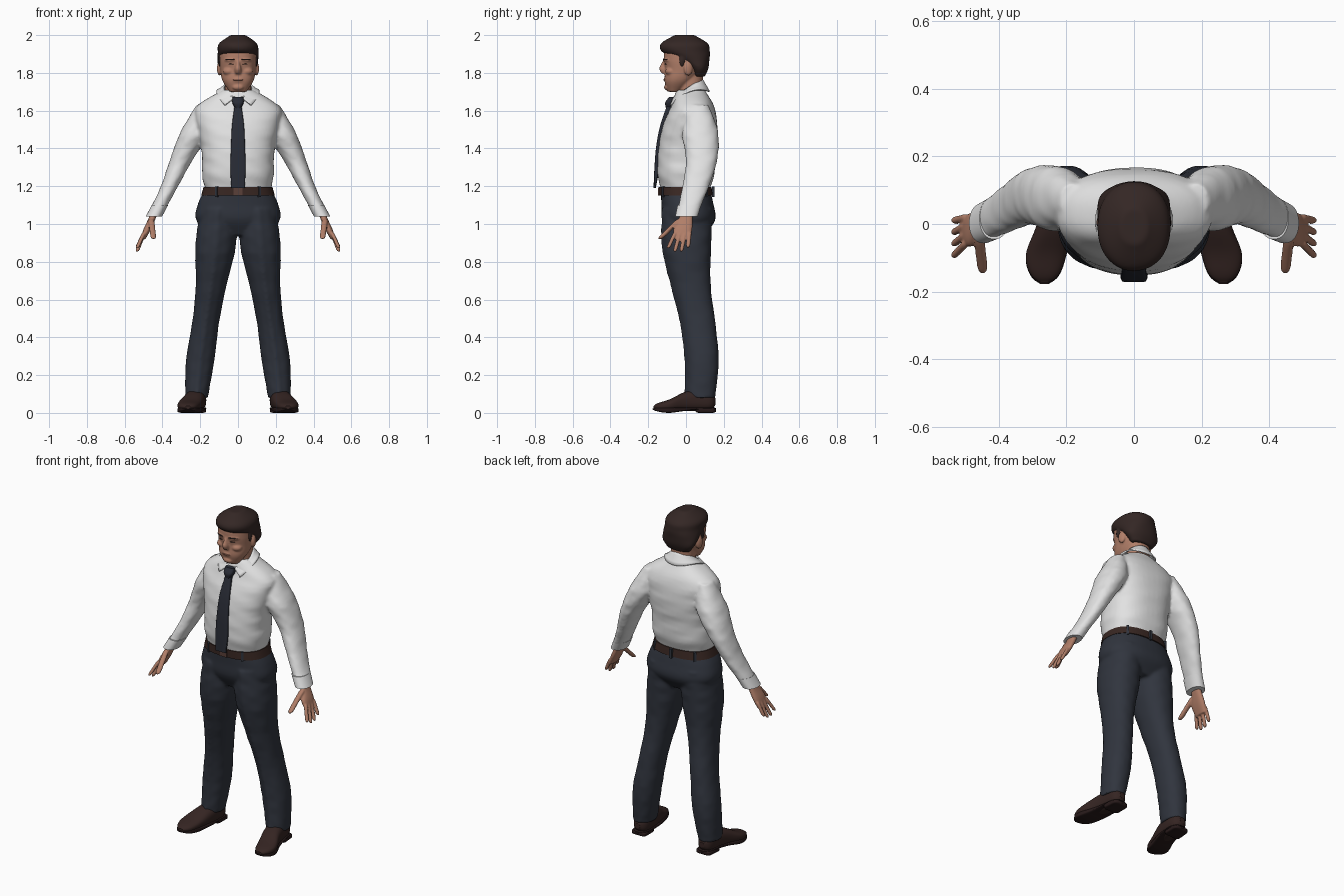
import bpy, bmesh
from math import sin, cos, pi, copysign, radians
from mathutils import Matrix

if "Cube" in bpy.data.objects:
    bpy.data.objects.remove(bpy.data.objects["Cube"], do_unlink=True)


def material(name, *rgb):
    mat = bpy.data.materials.new(name)
    mat.use_nodes = True
    colour = (*rgb, 1)
    mat.diffuse_color = colour
    shader = next(n for n in mat.node_tree.nodes if n.type == "BSDF_PRINCIPLED")
    shader.inputs["Base Color"].default_value = colour
    shader.inputs["Roughness"].default_value = .7
    return mat


shirt_white = material("shirt white", .76, .76, .76)
trouser_navy = material("trouser navy", .03, .035, .048)
tie_navy = material("tie navy", .022, .025, .036)
skin_tan = material("skin tan", .44, .21, .14)
lip_tan = material("lip tan", .34, .14, .1)
hair_brown = material("hair brown", .034, .02, .018)
shoe_brown = material("shoe brown", .035, .018, .016)
sole_black = material("sole black", .02, .01, .01)
belt_brown = material("belt brown", .04, .02, .016)
buckle_bronze = material("buckle bronze", .1, .05, .04)


def profile(values, t):
    """Smooth curve through evenly spaced values, or one constant value."""
    if isinstance(values, (int, float)):
        return values
    last = len(values) - 1
    i = min(int(t * last), last - 1)
    f = t * last - i
    b, c = values[i], values[i + 1]
    a = values[i - 1] if i > 0 else 2 * b - c
    d = values[i + 2] if i + 2 <= last else 2 * c - b
    return b + f * ((c - a) / 2 + f * (a - 2.5 * b + 2 * c - d / 2
                                       + f * (1.5 * (b - c) + (d - a) / 2)))


def loft(bm, start, end, outer, near, far, inner=None, axis="Z", power=2.2, steps=28,
         segments=48, fold=0, crease=0, dome=0, both=False):
    """Closed skin whose superellipse sections are bounded by four profiles.
    Near and far are front and back along Z, or bottom and top along Y."""
    for side in ((1, -1) if both else (1,)):
        loops = []
        for step in range(steps + 1):
            t = (1 - cos(pi * step / steps)) / 2
            along = start + (end - start) * t
            right = profile(outer, t)
            left = -right if inner is None else profile(inner, t)
            low, high = profile(near, t), profile(far, t)
            cap = max(.1, 1 - abs(2 * t - 1) ** dome) ** .5 if dome else 1
            loop = []
            for i in range(segments):
                angle = 2 * pi * i / segments
                c, s = cos(angle), sin(angle)
                size = cap / 2 * (1 + fold * sin(70 * along + 3 * c) * sin(3 * angle + 9 * along))
                x = (left + right) / 2 + (right - left) * size * copysign(abs(c) ** (2 / power), c)
                v = (low + high) / 2 + (high - low) * size * copysign(abs(s) ** (2 / power), s)
                v -= crease * max(0, -s) ** 60
                loop.append(bm.verts.new((x * side, v, along) if axis == "Z" else (x * side, along, v)))
            loops.append(loop)
        for lower, upper in zip(loops, loops[1:]):
            for i in range(segments):
                bm.faces.new((lower[i], lower[i - 1], upper[i - 1], upper[i]))
        bm.faces.new(loops[0])
        bm.faces.new(loops[-1])


def finger(bm, tip, base, radius):
    """Round-ended digit on both hands."""
    ends = list(zip(tip, base))
    bounds = [[value + sign * radius for value in pair] for pair in ends[:2] for sign in (-1, 1)]
    inner, outer, near, far = bounds
    loft(bm, *ends[2], outer, near, far, inner, power=2, segments=16, dome=9, both=True)


def ball(bm, centre, size, turn=0, both=False):
    for side in ((1, -1) if both else (1,)):
        place = Matrix.Translation((centre[0] * side, centre[1], centre[2]))
        spin = Matrix.Rotation(turn * side, 4, "Z")
        bmesh.ops.create_uvsphere(bm, u_segments=20, v_segments=12, radius=1,
                                  matrix=place @ spin @ Matrix.Diagonal((*size, 1)))


def box(bm, centre, size, turn=0):
    bmesh.ops.create_cube(bm, size=1, matrix=Matrix.Translation(centre)
                          @ Matrix.Rotation(turn, 4, "Z") @ Matrix.Diagonal((*size, 1)))


def finish(name, bm, mat, voxel=0, rounds=3):
    """Make the object; a voxel size fuses overlapping pieces into one smooth skin."""
    bmesh.ops.recalc_face_normals(bm, faces=bm.faces)
    mesh = bpy.data.meshes.new(name)
    bm.to_mesh(mesh)
    bm.free()
    mesh.materials.append(mat)
    ob = bpy.data.objects.new(name, mesh)
    bpy.context.collection.objects.link(ob)
    bpy.ops.object.select_all(action="DESELECT")
    ob.select_set(True)
    bpy.context.view_layer.objects.active = ob
    if voxel:
        fuse = ob.modifiers.new("fuse", "REMESH")
        fuse.mode = "VOXEL"
        fuse.voxel_size = voxel
        fuse.use_smooth_shade = True
        relax = ob.modifiers.new("relax", "SMOOTH")
        relax.factor = .5
        relax.iterations = rounds
    else:
        bpy.ops.object.shade_smooth_by_angle(angle=radians(40))
    return ob


# Shirt: torso and sleeves fused, then cuffs
bm = bmesh.new()
loft(bm, 1.17, 1.71, outer=[.17, .19, .19, .2, .22, .22, .085],
     near=[-.13, -.15, -.15, -.14, -.12, -.08, -.05],
     far=[.12, .15, .155, .165, .165, .15, .1], power=2.4, fold=.012)
loft(bm, 1.05, 1.63, inner=[.4, .32, .24, .15, .14], outer=[.48, .41, .36, .305, .22],
     near=[-.05, -.02, 0, -.02, .02], far=[.06, .12, .165, .17, .12], fold=.03, both=True)
finish("shirt", bm, shirt_white, .009)
bm = bmesh.new()
loft(bm, 1.04, 1.1, inner=[.402, .37], outer=[.488, .457],
     near=[-.057, -.045], far=[.062, .08], both=True)
finish("cuffs", bm, shirt_white)

# Collar: half a folded strip around the neck, mirrored
bm = bmesh.new()
stations, columns = 9, []
for i in range(stations):
    t = i / (stations - 1)
    a, b = .2 + (pi - .2) * t, .65 + (pi - .65) * t
    upper = (.075 * sin(a), .01 - .075 * cos(a), 1.72 - .05 * cos(a))
    lower = (.115 * sin(b), .01 - .115 * cos(b), 1.7 - .05 * cos(b) * (1 + cos(b)))
    columns.append([bm.verts.new(upper), bm.verts.new(lower)])
for (a, b), (c, d) in zip(columns, columns[1:]):
    bm.faces.new((a, b, d, c))
collar = finish("collar", bm, shirt_white)
collar.modifiers.new("mirror", "MIRROR")
rounding = collar.modifiers.new("rounding", "SUBSURF")
rounding.levels = rounding.render_levels = 2
rounding.boundary_smooth = "PRESERVE_CORNERS"
thick = collar.modifiers.new("thick", "SOLIDIFY")
thick.thickness = .008
thick.offset = 0

# Tie: blade and knot
bm = bmesh.new()
loft(bm, 1.19, 1.63, outer=[.036, .04, .037, .032, .018], near=[-.172, -.167, -.158, -.137, -.1],
     far=[-.16, -.14, -.13, -.11, -.07], power=4)
loft(bm, 1.615, 1.672, outer=[.017, .03, .028], near=[-.107, -.11, -.09], far=-.05, power=3)
finish("tie", bm, tie_navy)

# Trousers: seat and legs fused, with a pressed front crease
bm = bmesh.new()
loft(bm, .94, 1.19, outer=[.15, .222, .212, .172], near=[-.08, -.125, -.13, -.135],
     far=[.1, .155, .145, .125], power=2.4)
loft(bm, .08, 1.08, inner=[.16, .125, .1, .06, .012, .01], outer=[.28, .275, .242, .223, .226, .2],
     near=[0, 0, -.025, -.075, -.12, -.12], far=[.155, .173, .155, .13, .133, .14],
     fold=.018, crease=.009, both=True)
finish("trousers", bm, trouser_navy, .009)

# Belt, loops and buckle
bm = bmesh.new()
loft(bm, 1.15, 1.197, outer=[.195, .182], near=-.142, far=[.142, .135], power=2.4)
finish("belt", bm, belt_brown)
bm = bmesh.new()
for angle in (-2.4, -.6, .6, 2.4, pi):
    box(bm, (.2 * sin(angle), -.145 * cos(angle), 1.17), (.014, .014, .056), angle)
finish("belt_loops", bm, trouser_navy)
bm = bmesh.new()
box(bm, (0, -.143, 1.172), (.048, .009, .042))
finish("buckle", bm, buckle_bronze)

# Shoes: uppers, soles and heels share one footprint
footprint = dict(inner=[.22, .2, .178, .168, .17], outer=[.31, .32, .29, .272, .265],
                 axis="Y", dome=8, both=True)
bm = bmesh.new()
loft(bm, -.173, .157, near=.01, far=[.05, .07, .11, .125, .11], power=2.5, **footprint)
finish("shoes", bm, shoe_brown)
bm = bmesh.new()
loft(bm, -.177, .16, near=[.01, 0, .01, .018, .018], far=.03, power=5, **footprint)
loft(bm, .05, .16, inner=.17, outer=[.275, .265], near=0, far=.026, axis="Y", power=5, dome=8, both=True)
finish("soles", bm, sole_black)

# Hands: palm, fingers and thumb fused
bm = bmesh.new()
loft(bm, .92, 1.08, inner=[.49, .46, .437, .415], outer=[.516, .5, .475, .455],
     near=[-.06, -.066, -.038, -.03], far=[.022, .033, .035, .035], power=2.4, both=True)
for i in range(4):
    finger(bm, (.535, .01 - .035 * i, .875 - .025 * sin(i)), (.495, .02 - .025 * i, .96), .011)
finger(bm, (.447, -.14, .92), (.46, -.03, 1.03), .016)
finish("hands", bm, skin_tan, .0045)

# Head: skull, neck, nose, brow, cheeks, chin, mouth and ears fused
bm = bmesh.new()
loft(bm, 1.7, 1.99, outer=[.045, .082, .094, .098, .09, .03],
     near=[-.096, -.113, -.11, -.118, -.108, -.05], far=[-.03, .04, .09, .105, .1, .05], power=2.3)
loft(bm, 1.66, 1.81, outer=.07, near=-.04, far=.09)
loft(bm, 1.797, 1.87, outer=[.017, .018, .012, .01], near=[-.13, -.142, -.133, -.12], far=-.08)
ball(bm, (.04, -.1, 1.868), (.036, .017, .01), .4, True)
ball(bm, (.052, -.085, 1.808), (.03, .024, .02), .5, True)
ball(bm, (0, -.1, 1.724), (.03, .016, .016))
ball(bm, (0, -.106, 1.764), (.032, .012, .014))
ball(bm, (.098, .012, 1.822), (.012, .024, .036), .3, True)
finish("head", bm, skin_tan, .0055, 2)

# Mouth, eyes and eyebrows
bm = bmesh.new()
ball(bm, (0, -.111, 1.763), (.027, .01, .004))
finish("mouth", bm, lip_tan)
bm = bmesh.new()
ball(bm, (.037, -.105, 1.846), (.015, .009, .003), .3, True)
finish("eyes", bm, hair_brown)
bm = bmesh.new()
ball(bm, (.043, -.108, 1.871), (.028, .01, .004), .45, True)
finish("eyebrows", bm, hair_brown)

# Hair with sideburns
bm = bmesh.new()
loft(bm, 1.78, 2, outer=[.072, .102, .108, .108, .1, .04], near=[.04, .015, -.04, -.128, -.132, -.06],
     far=[.1, .118, .124, .126, .115, .045], fold=.01)
ball(bm, (.095, -.02, 1.865), (.01, .017, .035), .2, True)
finish("hair", bm, hair_brown, .007, 2)
